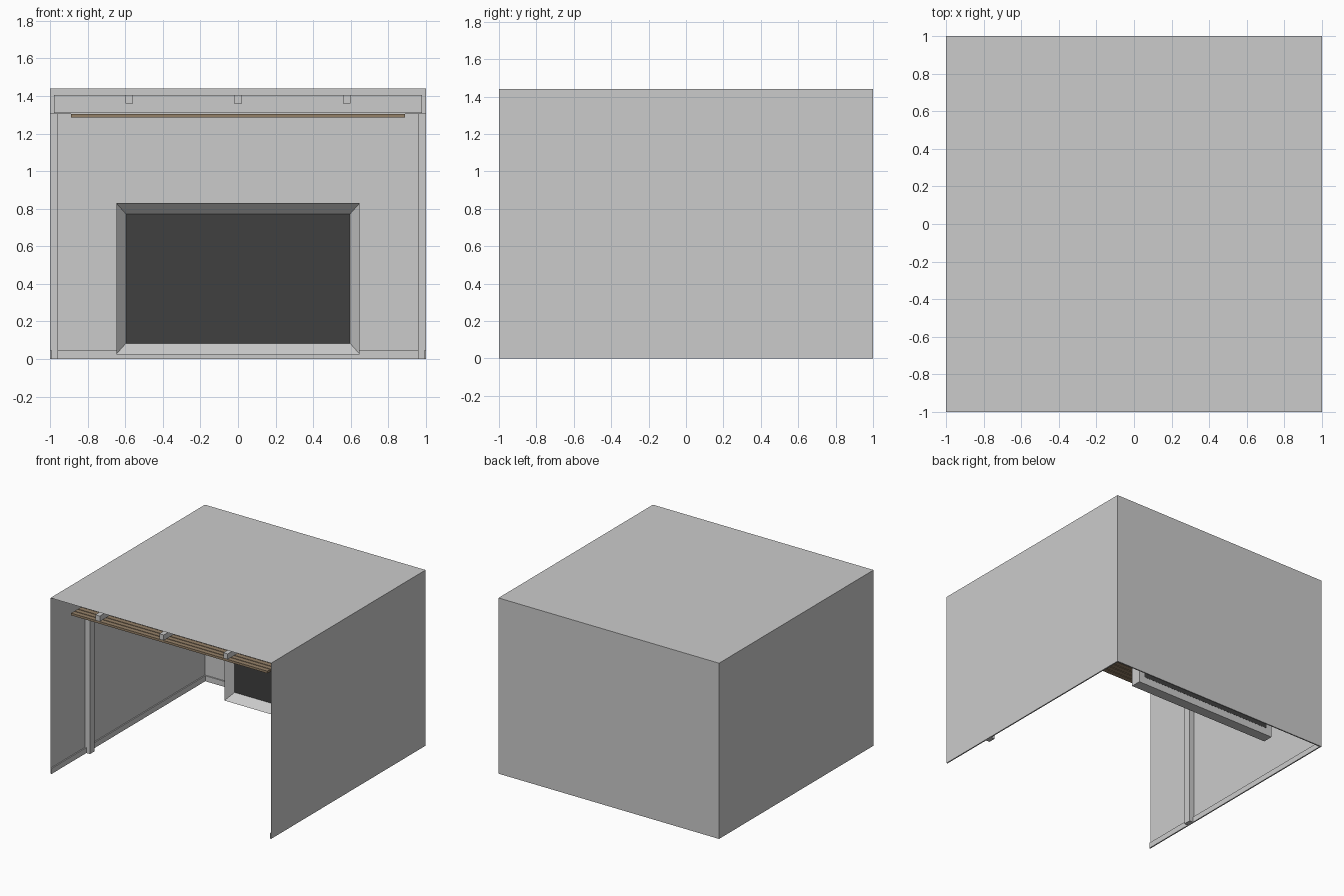
import bpy, bmesh

if "Cube" in bpy.data.objects:
    bpy.data.objects.remove(bpy.data.objects["Cube"])

def material(name, col):
    m = bpy.data.materials.new(name)
    m.diffuse_color = (*col, 1)
    m.use_nodes = True
    m.node_tree.nodes["Principled BSDF"].inputs["Base Color"].default_value = m.diffuse_color
    return m

wood = material("dark_wood", (0.30, 0.22, 0.14))
black = material("screen_black", (0.05, 0.05, 0.05))

def finish(name, bm, mat=None):
    me = bpy.data.meshes.new(name)
    bm.to_mesh(me)
    bm.free()
    ob = bpy.data.objects.new(name, me)
    bpy.context.collection.objects.link(ob)
    if mat:
        me.materials.append(mat)
    return ob

def add_box(bm, x0, x1, y0, y1, z0, z1):
    r = bmesh.ops.create_cube(bm, size=1)
    for v in r["verts"]:
        v.co = ((x0 + x1) / 2 + v.co.x * (x1 - x0),
                (y0 + y1) / 2 + v.co.y * (y1 - y0),
                (z0 + z1) / 2 + v.co.z * (z1 - z0))

def boxes(name, items, mat=None):
    bm = bmesh.new()
    for b in items:
        add_box(bm, *b)
    return finish(name, bm, mat)

H = 1.44

# room shell: open at the front and at the floor
bm = bmesh.new()
add_box(bm, -1, 1, -1, 1, 0, H)
bm.normal_update()
bmesh.ops.delete(bm, geom=[f for f in bm.faces if f.normal.y < -0.5 or f.normal.z < -0.5],
                 context="FACES")
finish("room_shell", bm)

# skirting along the three walls
boxes("skirting", [(-1, -0.99, -1, 1, 0, 0.045),
                   (0.99, 1, -1, 1, 0, 0.045),
                   (-0.99, 0.99, 0.99, 1, 0, 0.045)])

# wall columns carrying a cross beam
boxes("wall_columns", [(-1, -0.957, -0.55, -0.49, 0, 1.305),
                       (0.957, 1, -0.55, -0.49, 0, 1.305)])
boxes("cross_beam", [(-1, 1, -0.56, -0.48, 1.305, H),
                     (-0.98, 0.98, -0.57, -0.56, 1.31, 1.405)])

# ceiling rails running front to back
boxes("ceiling_rails", [(x - 0.02, x + 0.02, -0.99, 0.95, 1.36, 1.405)
                        for x in (-0.58, 0, 0.58)])

# suspended slatted wooden ceiling
pitch, n = 0.0445, 40
boxes("ceiling_slats", [(-0.89, 0.89, -0.89 + i * pitch, -0.89 + i * pitch + 0.038, 1.285, 1.303)
                        for i in range(n)], wood)

# screen frame: rectangular rings joined into a funnel-shaped surround
bm = bmesh.new()
def ring(hw, z0, z1, y):
    return [bm.verts.new(p) for p in ((-hw, y, z0), (hw, y, z0), (hw, y, z1), (-hw, y, z1))]
rings = [ring(0.597, 0.083, 0.772, 0.81), ring(0.648, 0.025, 0.83, 0.75),
         ring(0.648, 0.025, 0.83, 0.835), ring(0.597, 0.083, 0.772, 0.835)]
for a, b in zip(rings, rings[1:] + rings[:1]):
    for i in range(4):
        j = (i + 1) % 4
        bm.faces.new((a[i], a[j], b[j], b[i]))
bmesh.ops.recalc_face_normals(bm, faces=bm.faces)
finish("screen_frame", bm)

# black screen panel
boxes("screen", [(-0.597, 0.597, 0.808, 0.836, 0.083, 0.772)], black)
